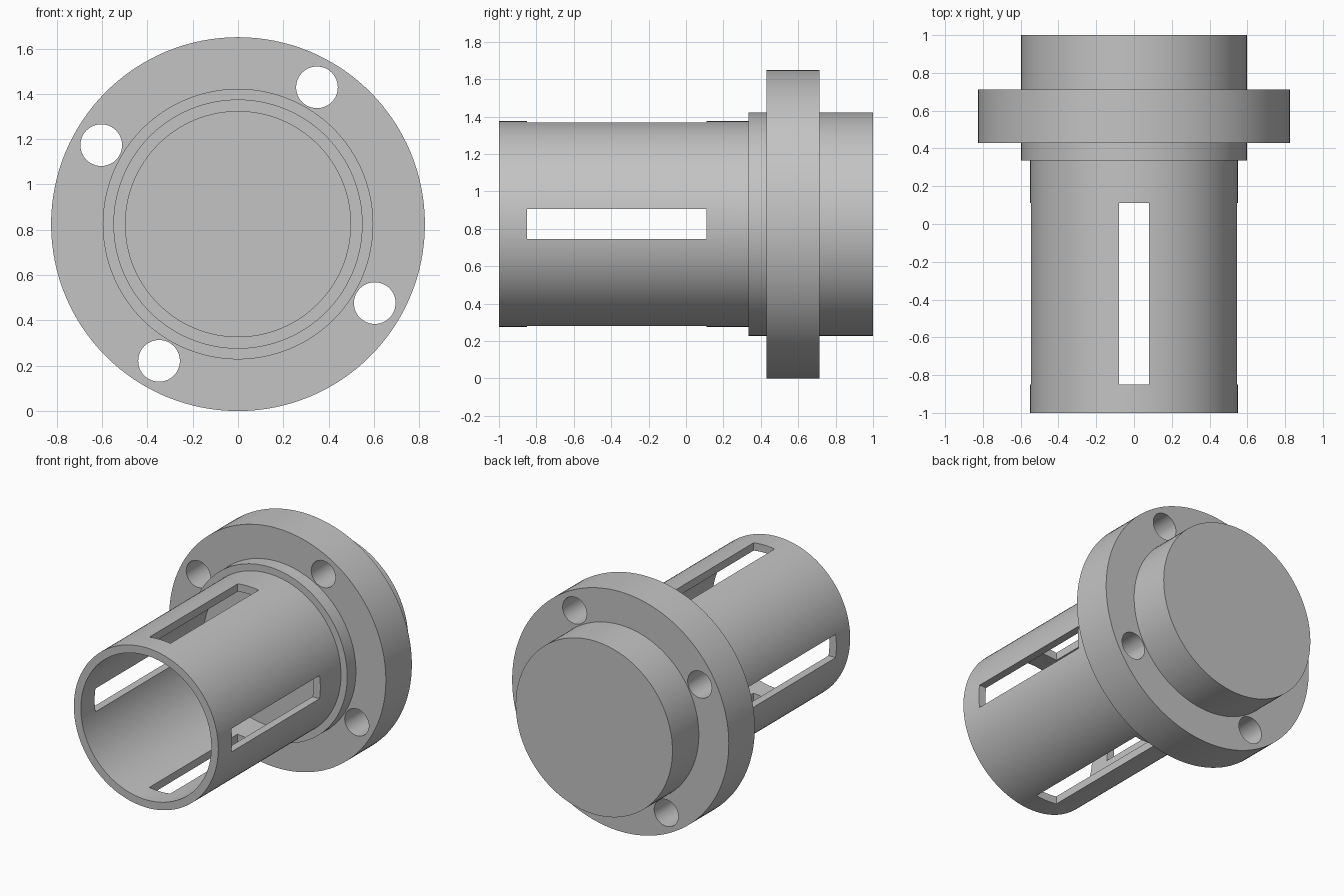
import bpy, bmesh, math
from mathutils import Matrix, Vector

if "Cube" in bpy.data.objects:
    bpy.data.objects.remove(bpy.data.objects["Cube"], do_unlink=True)

AXIS_Z = 0.825          # height of the turning axis
SEGMENTS = 128

grey = bpy.data.materials.new("light grey metal")
grey.use_nodes = True
grey.diffuse_color = (0.55, 0.55, 0.55, 1)
grey.node_tree.nodes["Principled BSDF"].inputs["Base Color"].default_value = (0.55, 0.55, 0.55, 1)


def make_object(name, bm):
    bmesh.ops.recalc_face_normals(bm, faces=bm.faces)
    mesh = bpy.data.meshes.new(name)
    bm.to_mesh(mesh)
    bm.free()
    mesh.materials.append(grey)
    obj = bpy.data.objects.new(name, mesh)
    bpy.context.collection.objects.link(obj)
    return obj


def lathe(name, profile):
    """Turn (radius, y) points about the lengthwise axis."""
    bm = bmesh.new()
    verts = [bm.verts.new((r, y, AXIS_Z)) for r, y in profile]
    edges = [bm.edges.new(pair) for pair in zip(verts, verts[1:])]
    bmesh.ops.spin(bm, geom=verts + edges, cent=(0, 0, AXIS_Z), axis=(0, 1, 0),
                   angle=math.tau, steps=SEGMENTS)
    bmesh.ops.remove_doubles(bm, verts=bm.verts, dist=1e-5)
    return make_object(name, bm)


def cut(target, cutter):
    cutter.hide_render = True
    mod = target.modifiers.new("cut", "BOOLEAN")
    mod.operation = "DIFFERENCE"
    mod.solver = "EXACT"
    mod.object = cutter
    bpy.context.view_layer.objects.active = target
    bpy.ops.object.modifier_apply(modifier=mod.name)
    bpy.data.objects.remove(cutter, do_unlink=True)


# One turned body: blind bore, slotted sleeve, shoulder, flange and rear hub
body = lathe("flanged_sleeve", [
    (0, 0.335), (0.497, 0.335), (0.497, -1), (0.55, -1), (0.55, 0.335),
    (0.597, 0.335), (0.597, 0.43), (0.825, 0.43), (0.825, 0.713),
    (0.597, 0.713), (0.597, 1), (0, 1)])

# Four slots around the sleeve
bm = bmesh.new()
for i in range(4):
    turn = Matrix.Rotation(i * math.pi / 2, 4, "Y")
    place = Matrix.Translation((0, -0.37, AXIS_Z)) @ turn @ Matrix.Translation((0, 0, 0.55))
    bmesh.ops.create_cube(bm, size=1, matrix=place @ Matrix.Diagonal((0.16, 0.96, 0.4, 1)))
cut(body, make_object("slot_cutter", bm))

# Four bolt holes through the flange
bm = bmesh.new()
for i in range(4):
    a = math.radians(60 + 90 * i)
    centre = Vector((0.697 * math.cos(a), 0.57, AXIS_Z + 0.697 * math.sin(a)))
    bmesh.ops.create_cone(bm, cap_ends=True, segments=48, radius1=0.092, radius2=0.092, depth=0.5,
                          matrix=Matrix.Translation(centre) @ Matrix.Rotation(math.pi / 2, 4, "X"))
cut(body, make_object("bolt_hole_cutter", bm))

# Smooth curved walls, crisp rims
bpy.ops.object.select_all(action="DESELECT")
body.select_set(True)
bpy.context.view_layer.objects.active = body
bpy.ops.object.shade_smooth_by_angle(angle=math.radians(30))
